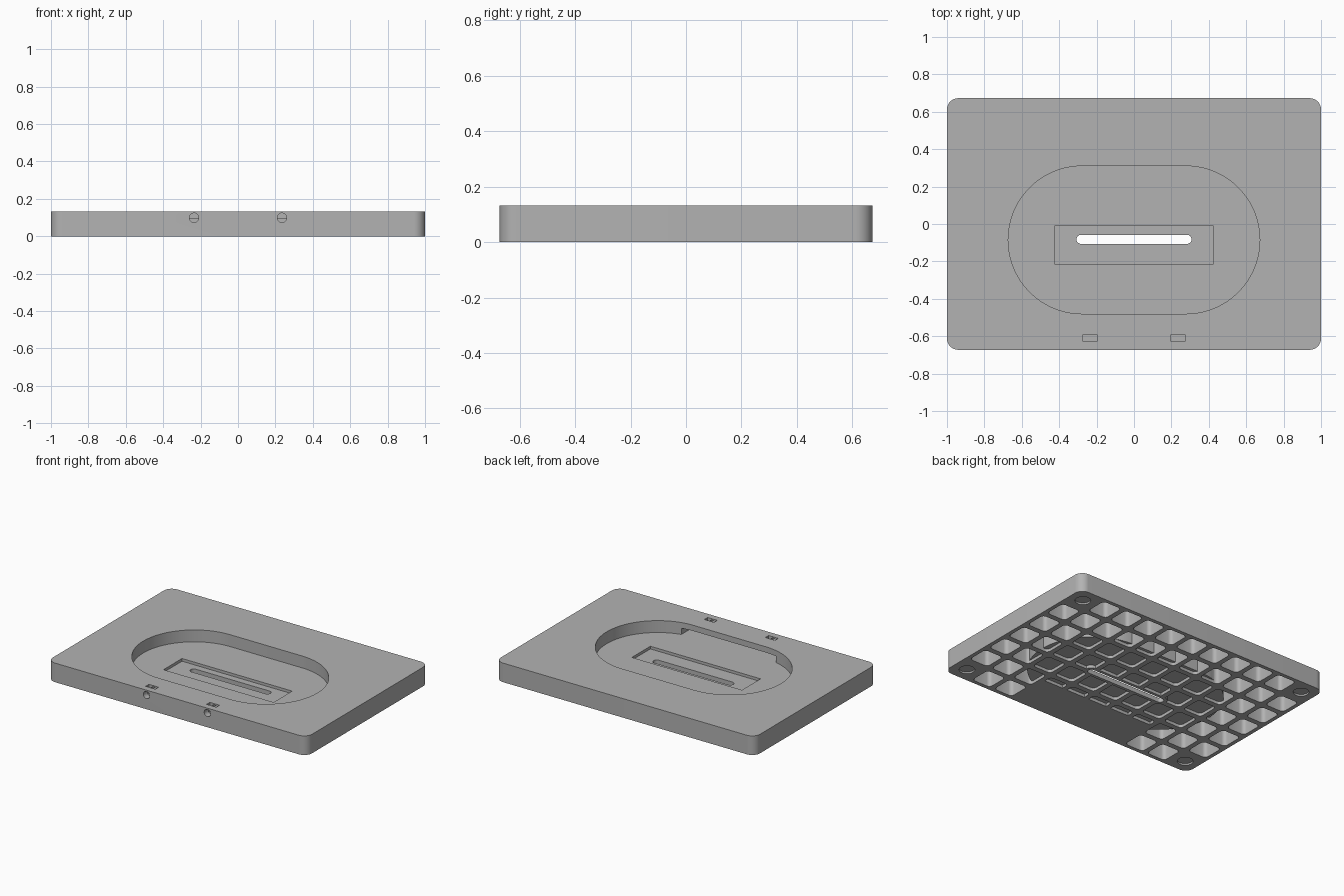
import bpy, bmesh
from math import sin, cos, pi, radians
from mathutils import Matrix

cube = bpy.data.objects.get("Cube")
if cube:
    bpy.data.objects.remove(cube, do_unlink=True)

grey = bpy.data.materials.new("grey plastic")
grey.use_nodes = True
grey.diffuse_color = (0.45, 0.45, 0.45, 1)
grey.node_tree.nodes["Principled BSDF"].inputs["Base Color"].default_value = (0.45, 0.45, 0.45, 1)


def prism(bm, x, y, w, d, r, z0, z1, seg=12):
    """Upright prism with a rounded rectangle outline (r = 0 gives a box)."""
    pts = []
    for i, (sx, sy) in enumerate([(1, 1), (-1, 1), (-1, -1), (1, -1)]):
        cx, cy = x + sx * (w / 2 - r), y + sy * (d / 2 - r)
        for k in range(seg + 1 if r else 1):
            a = (i + k / seg) * pi / 2
            p = (cx + r * cos(a), cy + r * sin(a))
            if not pts or abs(p[0] - pts[-1][0]) + abs(p[1] - pts[-1][1]) > 1e-5:
                pts.append(p)
    if abs(pts[0][0] - pts[-1][0]) + abs(pts[0][1] - pts[-1][1]) < 1e-5:
        pts.pop()
    low = [bm.verts.new((*p, z0)) for p in pts]
    top = [bm.verts.new((*p, z1)) for p in pts]
    bm.faces.new(low[::-1])
    bm.faces.new(top)
    for i in range(len(pts)):
        j = (i + 1) % len(pts)
        bm.faces.new((low[i], low[j], top[j], top[i]))


def make(name, bm, helper=True):
    mesh = bpy.data.meshes.new(name)
    bm.to_mesh(mesh)
    bm.free()
    mesh.materials.append(grey)
    obj = bpy.data.objects.new(name, mesh)
    bpy.context.collection.objects.link(obj)
    obj.hide_render = helper
    return obj


def solid(name, *args, helper=True, **kw):
    bm = bmesh.new()
    prism(bm, *args, **kw)
    return make(name, bm, helper)


def cut(target, tool):
    """Subtract the tool and remove it."""
    mod = target.modifiers.new("cut", 'BOOLEAN')
    mod.operation, mod.solver, mod.object = 'DIFFERENCE', 'EXACT', tool
    bpy.ops.object.select_all(action='DESELECT')
    bpy.context.view_layer.objects.active = target
    target.select_set(True)
    bpy.ops.object.modifier_apply(modifier=mod.name)
    bpy.data.objects.remove(tool, do_unlink=True)


TOP, FLOOR, MID_Y = 0.133, 0.05, -0.085

# Main slab with rounded corners
base = solid("base_plate", 0, 0, 2, 1.345, 0.06, 0, TOP, helper=False)

# Underside lattice pockets, leaving the corners and the cable block solid
bm = bmesh.new()
for col in range(-5, 6):
    for row in range(-3, 4):
        corner = abs(col) == 5 and abs(row) == 3
        if corner or (row == -3 and abs(col) < 3):
            continue
        prism(bm, col * 0.18, row * 0.19, 0.145, 0.152, 0.025, -0.02, 0.115, seg=4)
cells = make("lattice_cutter", bm)
cut(cells, solid("recess_keepout", 0, MID_Y, 1.37, 0.82, 0.41, 0.021, 0.3, seg=24))
cut(cells, solid("cable_block", 0, -0.56, 0.91, 0.4, 0, -0.1, 0.3))
cut(cells, solid("slot_rim", 0, -0.082, 0.66, 0.09, 0.045, -0.1, 0.3))
cut(base, cells)

# Oval recess, inner rectangular recess and through slot
cut(base, solid("oval_cutter", 0, MID_Y, 1.345, 0.79, 0.395, FLOOR, 0.3, seg=24))
cut(base, solid("tray_cutter", 0, -0.112, 0.85, 0.204, 0, 0.031, 0.3))
cut(base, solid("slot_cutter", 0, -0.082, 0.615, 0.048, 0.024, -0.1, 0.3))

# Cable cavity opening into the front wall of the oval recess
cut(base, solid("cavity_cutter", 0, -0.48, 0.73, 0.18, 0, FLOOR, 0.093))

# Front cable holes with small access pockets above
for x in (-0.235, 0.235):
    bm = bmesh.new()
    bmesh.ops.create_cone(bm, cap_ends=True, segments=32, radius1=0.025, radius2=0.025, depth=0.2,
                          matrix=Matrix.Translation((x, -0.64, 0.099)) @ Matrix.Rotation(pi / 2, 4, 'X'))
    cut(base, make("hole_cutter", bm))
    cut(base, solid("access_cutter", x, -0.61, 0.075, 0.036, 0, 0.07, 0.3))

# Round foot recesses under the corners
for x in (-0.9, 0.9):
    for y in (-0.57, 0.57):
        cut(base, solid("foot_cutter", x, y, 0.1, 0.1, 0.05, -0.1, 0.012, seg=8))

bpy.ops.object.select_all(action='DESELECT')
base.select_set(True)
bpy.context.view_layer.objects.active = base
bpy.ops.object.shade_smooth_by_angle(angle=radians(30))
